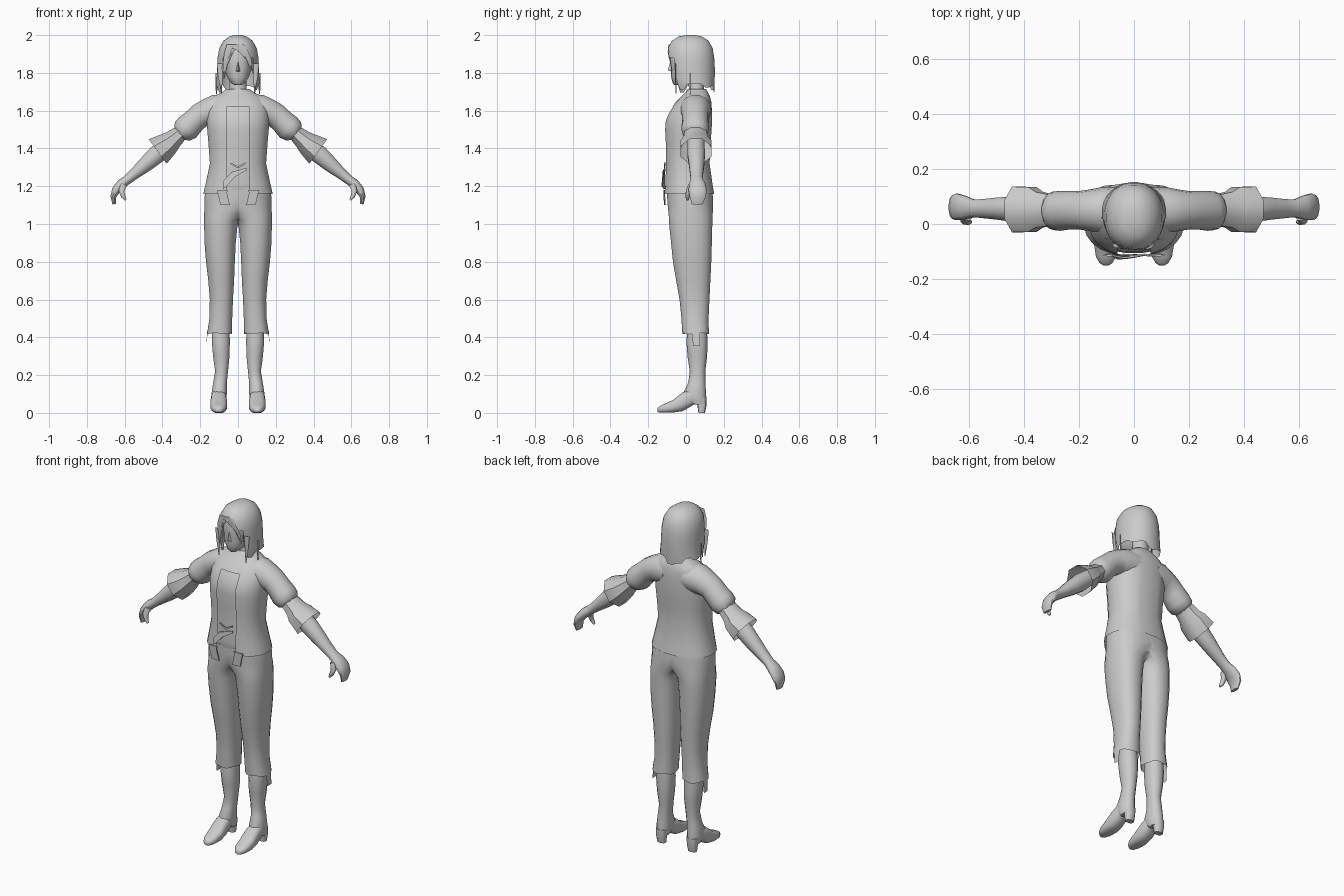
import bpy, bmesh, math
from mathutils import Vector

grey = bpy.data.materials.new("plain grey")
grey.diffuse_color = (0.6, 0.6, 0.6, 1)


def finish(bm, name, mirror=False, angle=50, normals=True):
    if normals:
        bmesh.ops.recalc_face_normals(bm, faces=bm.faces)
    me = bpy.data.meshes.new(name)
    bm.to_mesh(me)
    bm.free()
    me.materials.append(grey)
    ob = bpy.data.objects.new(name, me)
    bpy.context.collection.objects.link(ob)
    bpy.ops.object.select_all(action='DESELECT')
    bpy.context.view_layer.objects.active = ob
    ob.select_set(True)
    bpy.ops.object.shade_smooth_by_angle(angle=math.radians(angle))
    if mirror:
        ob.modifiers.new("mirror", 'MIRROR')
    return ob


def ring(c, u, v, n, p=2.0):
    """Superellipse of points around c, spanned by half axes u and v."""
    c, u, v = Vector(c), Vector(u), Vector(v)
    pts = []
    for i in range(n):
        a = 2 * math.pi * (i + 0.5) / n
        s, t = math.cos(a), math.sin(a)
        pts.append(c + u * math.copysign(abs(s) ** (2 / p), s)
                   + v * math.copysign(abs(t) ** (2 / p), t))
    return pts


def loft(rings, caps=(True, True)):
    bm = bmesh.new()
    rows = [[bm.verts.new(p) for p in r] for r in rings]
    n = len(rows[0])
    for a, b in zip(rows, rows[1:]):
        for i in range(n):
            j = (i + 1) % n
            bm.faces.new((a[i], a[j], b[j], b[i]))
    for row, cap in zip((rows[0], rows[-1]), caps):
        if cap:
            bm.faces.new(row)
    return bm


def stack(data, n=20, p=2.3, caps=(True, True)):
    """Horizontal sections: z, x min, x max, y front, y back."""
    return loft([ring(((a + b) / 2, (f + k) / 2, z), ((b - a) / 2, 0, 0),
                      (0, (k - f) / 2, 0), n, p) for z, a, b, f, k in data], caps)


def sym(data):
    return [(z, -w, w, f, k) for z, w, f, k in data]


def tube(data, n=12, caps=(True, True), p=2.0):
    """Sections across a path in xz: x, y, z, half thickness, half depth."""
    pts = [Vector(d[:3]) for d in data]
    rings = []
    for i, d in enumerate(data):
        t = pts[min(i + 1, len(pts) - 1)] - pts[max(i - 1, 0)]
        nrm = Vector((-t.z, 0, t.x)).normalized()
        rings.append(ring(pts[i], nrm * d[3], (0, d[4], 0), n, p))
    return loft(rings, caps)


def plate(name, pts, mirror=False, depth=0.006):
    """Thin panel from an outline, pushed back along y."""
    bm = bmesh.new()
    f = bm.faces.new([bm.verts.new(p) for p in pts])
    ext = bmesh.ops.extrude_face_region(bm, geom=[f])
    for v in ext['geom']:
        if isinstance(v, bmesh.types.BMVert):
            v.co.y += depth
    return finish(bm, name, mirror, 30)


# Open jacket and the shirt underneath
trunk = [(1.16, .185, -.118, .15), (1.22, .171, -.115, .14), (1.32, .15, -.112, .126),
         (1.42, .157, -.113, .13), (1.50, .164, -.117, .137), (1.55, .166, -.113, .138),
         (1.60, .163, -.088, .138), (1.645, .15, -.055, .135), (1.675, .125, -.025, .128),
         (1.695, .09, -.005, .118), (1.715, .06, .01, .105)]
bm = stack(sym(trunk), 24, caps=(False, True))
for co, no in (((-.06, 0, 0), (1, 0, 0)), ((.06, 0, 0), (1, 0, 0)), ((0, 0, 1.62), (0, 0, 1))):
    bmesh.ops.bisect_plane(bm, geom=bm.verts[:] + bm.edges[:] + bm.faces[:],
                           plane_co=co, plane_no=no)
bm.normal_update()
front = []
for f in bm.faces:
    c = f.calc_center_median()
    if abs(c.x) < .06 and c.y < 0 and c.z < 1.62:
        front.append(f)
bmesh.ops.delete(bm, geom=front, context='FACES')
finish(bm, "jacket")
shirt = [(1.12, .13, -.08, .11), (1.16, .168, -.101, .138)]
shirt += [(z, w - .01, f + .01, k - .01) for z, w, f, k in trunk[1:-2]]
finish(stack(sym(shirt), 24), "shirt")

# Jacket front tails and the knotted sash
plate("jacket_tail", [(.055, -.119, 1.18), (.112, -.117, 1.18), (.107, -.117, 1.162),
                      (.093, -.113, 1.10), (.043, -.117, 1.10), (.058, -.119, 1.162)], True)
plate("sash_knot", [(-.04, -.114, 1.325), (.0, -.117, 1.306), (.04, -.114, 1.327),
                    (.04, -.114, 1.318), (.0, -.117, 1.295), (-.04, -.114, 1.318)])
plate("sash_tail", [(-.08, -.117, 1.185), (-.08, -.118, 1.225), (-.035, -.126, 1.275),
                    (.045, -.115, 1.298), (.045, -.115, 1.285), (-.015, -.126, 1.25),
                    (-.06, -.13, 1.20)])

# Trousers: the two legs merge at the centre plane
legs = [(1.19, -.13, .170, -.103, .138), (1.15, -.13, .178, -.102, .143),
        (1.10, -.11, .179, -.098, .144), (1.06, -.05, .18, -.094, .143),
        (1.02, -.006, .18, -.091, .141), (.98, .003, .18, -.089, .14),
        (.9, .011, .178, -.08, .138), (.8, .016, .17, -.07, .135), (.7, .02, .158, -.053, .13),
        (.6, .026, .15, -.035, .125), (.5, .03, .152, -.025, .12), (.42, .031, .164, -.02, .122)]
bm = stack(legs, 20, caps=(True, False))
for i, v in enumerate(v for v in bm.verts if v.co.z < .43):
    v.co.z += .004 * math.sin(i * 1.3)
leg = finish(bm, "trouser_leg", True)
leg.modifiers["mirror"].use_bisect_axis[0] = True
leg.modifiers["mirror"].use_bisect_flip_axis[0] = False
bm = bmesh.new()
bm.faces.new([bm.verts.new(p) for p in ((.16, .03, .43), (.163, .075, .43),
                                        (.168, .073, .355), (.168, .038, .355))])
finish(bm, "hem_rag", True, normals=False)

# Boots
finish(stack([(.46, .045, .137, .01, .11), (.38, .042, .14, .002, .114), (.3, .044, .133, .008, .112),
              (.22, .052, .122, .02, .102), (.16, .058, .132, .012, .102), (.11, .058, .14, -.012, .106),
              (.07, .06, .14, -.012, .108), (.045, .066, .134, .03, .106)], 14, 2.2), "boot_shaft", True)
foot = [(.09, .025, .05, .09), (.05, .034, .05, .12), (.02, .04, .03, .125),
        (-.02, .043, .008, .108), (-.07, .045, .001, .068), (-.12, .037, .001, .046),
        (-.143, .023, .002, .034), (-.152, .008, .005, .022)]
finish(loft([ring((.102, y, (b + t) / 2), (w, 0, 0), (0, 0, (t - b) / 2), 16, 2.6)
             for y, w, b, t in foot]), "boot_foot", True, 60)
finish(stack([(.08, .066, .134, .05, .108), (.04, .072, .13, .06, .109),
              (0, .076, .126, .066, .10)], 10, 3), "boot_heel", True, 60)

# Sleeves, forearms and hands
finish(tube([(.06, .05, 1.61, .08, .086), (.12, .05, 1.603, .083, .084), (.16, .05, 1.592, .074, .076),
             (.2, .05, 1.575, .067, .07), (.235, .05, 1.543, .066, .07), (.268, .048, 1.51, .072, .073),
             (.295, .048, 1.49, .064, .07), (.315, .05, 1.472, .035, .05)], 14), "puff_sleeve", True)
finish(tube([(.295, .05, 1.49, .042, .06), (.345, .052, 1.446, .056, .07), (.37, .053, 1.424, .068, .088),
             (.425, .053, 1.384, .087, .09)], 8, (True, False)), "flared_cuff", True, 46)
finish(tube([(.33, .052, 1.455, .04, .045), (.43, .054, 1.368, .05, .048), (.49, .056, 1.315, .042, .042),
             (.545, .056, 1.268, .031, .036), (.585, .057, 1.235, .026, .033),
             (.617, .06, 1.212, .027, .044), (.645, .062, 1.18, .024, .05),
             (.66, .062, 1.145, .016, .044), (.656, .06, 1.105, .009, .03)], 12), "forearm_hand", True)
finish(tube([(.605, .03, 1.21, .02, .018), (.617, .014, 1.175, .016, .016),
             (.607, .008, 1.145, .012, .012), (.595, .008, 1.127, .006, .007)], 8), "thumb", True)

# Neck, face and nose
finish(stack(sym([(1.67, .065, .005, .11), (1.72, .046, .015, .095), (1.80, .044, .01, .09)]), 14, 2),
       "neck")
finish(stack(sym([(1.735, .018, -.062, -.02), (1.745, .035, -.07, .02), (1.775, .057, -.078, .07),
                  (1.81, .069, -.081, .11), (1.85, .077, -.082, .13), (1.90, .083, -.083, .13),
                  (1.95, .075, -.065, .11), (1.98, .04, -.02, .07)]), 18), "head")
bm = bmesh.new()
v = [bm.verts.new(p) for p in ((0, -.079, 1.87), (-.013, -.077, 1.806), (.013, -.077, 1.806),
                               (0, -.097, 1.815))]
for t in ((0, 1, 3), (0, 3, 2), (1, 2, 3), (0, 2, 1)):
    bm.faces.new([v[i] for i in t])
finish(bm, "nose", angle=80)

# Bobbed hair: shell with a face opening and an uneven lower edge
bm = stack(sym([(2.0, .018, .005, .05), (1.993, .045, -.04, .085), (1.97, .078, -.075, .12),
                (1.93, .1, -.095, .142), (1.88, .109, -.098, .15), (1.83, .111, -.096, .153),
                (1.78, .113, -.09, .153), (1.74, .116, -.075, .152), (1.71, .117, -.06, .15)]),
           28, 2.1, (True, False))
opening = []
for f in bm.faces:
    c = f.calc_center_median()
    if c.y < -.02 and abs(c.x) < min(.075, (1.93 - c.z) * 1.3):
        opening.append(f)
bmesh.ops.delete(bm, geom=opening, context='FACES')
for i, v in enumerate(v for v in bm.verts if v.co.z < 1.72):
    v.co.z += (.03, .012, .02, -.015, .0)[i // 2 % 5]
finish(bm, "hair")


def lock(name, pts, w):
    """Tapered flat strand following a few points, facing forwards."""
    bm = bmesh.new()
    rows = []
    for i, p in enumerate(pts):
        k = w * (1 - i / (len(pts) - 1)) + .002
        rows.append([bm.verts.new((p[0] + s * k, p[1] + abs(s) * .005, p[2])) for s in (-1, 0, 1)])
    for a, b in zip(rows, rows[1:]):
        for j in (0, 1):
            bm.faces.new((a[j], b[j], b[j + 1], a[j + 1]))
    finish(bm, name, normals=False)


lock("fringe_right", [(-.028, -.090, 1.95), (-.052, -.091, 1.90), (-.068, -.08, 1.84),
                      (-.074, -.07, 1.77)], .03)
lock("fringe_left", [(-.008, -.093, 1.95), (.03, -.097, 1.91), (.058, -.088, 1.87),
                     (.074, -.076, 1.81)], .036)
for s in (-1, 1):
    lock("side_lock", [(s * .09, -.058, 1.85), (s * .093, -.058, 1.78), (s * .088, -.055, 1.69)], .02)
    lock("outer_lock", [(s * .108, .02, 1.80), (s * .112, .02, 1.74), (s * .115, .02, 1.685)], .01)
